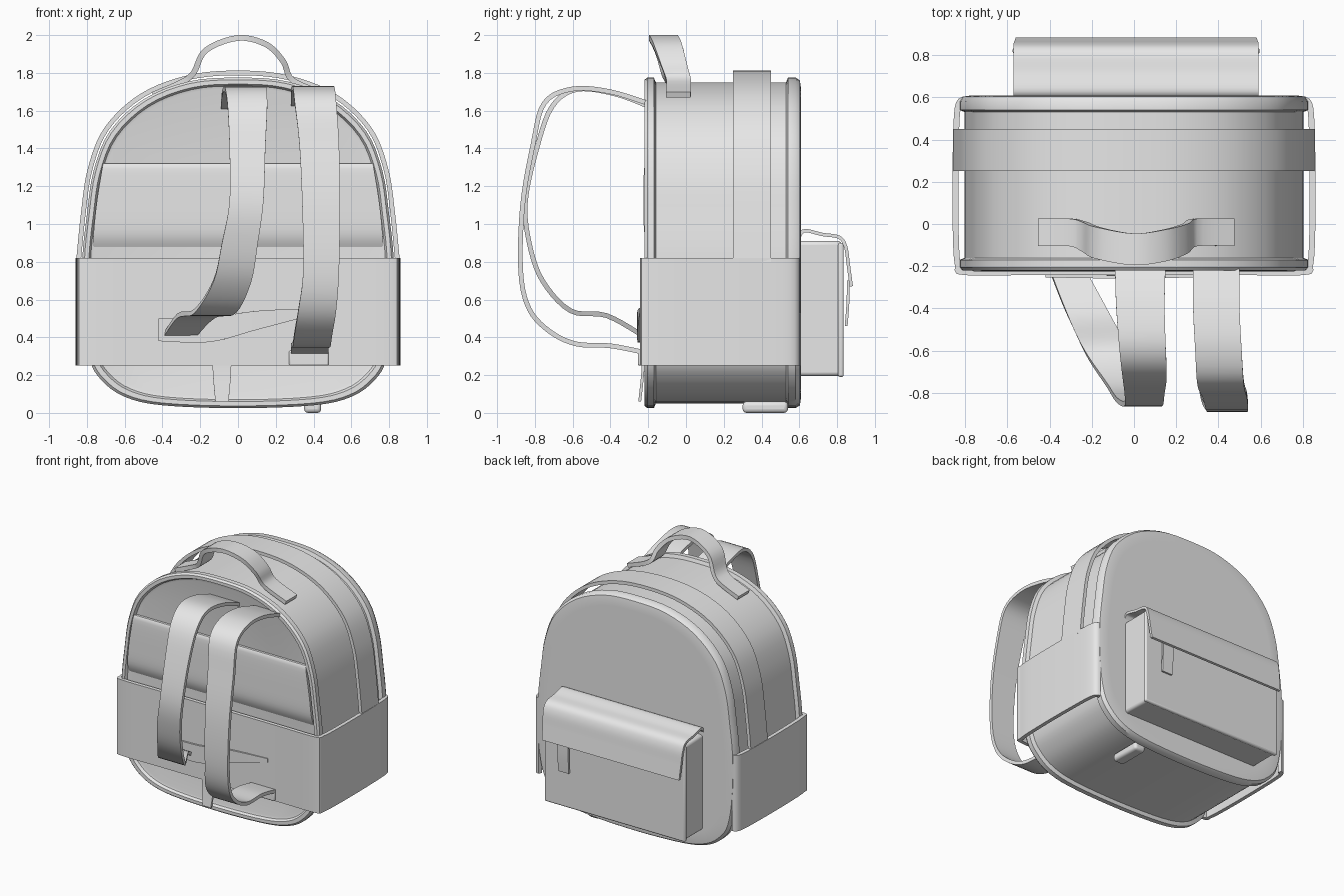
import bpy, bmesh, math
from mathutils import Vector

grey = bpy.data.materials.new("grey_cloth")
grey.diffuse_color = (0.8, 0.8, 0.8, 1)


def smooth_path(pts, steps=5, closed=False):
    """Catmull-Rom through tuples of any length."""
    n, out = len(pts), []
    for i in range(n if closed else n - 1):
        k = [i - 1, i, i + 1, i + 2]
        k = [j % n if closed else min(max(j, 0), n - 1) for j in k]
        for s in range(steps):
            t = s / steps
            out.append(tuple(0.5 * (2 * b + (c - a) * t + (2 * a - 5 * b + 4 * c - d) * t * t
                                    + (3 * b - a - 3 * c + d) * t ** 3)
                             for a, b, c, d in zip(*(pts[j] for j in k))))
    if not closed:
        out.append(pts[-1])
    return out


def loft(name, rings, angle=35):
    """Skin matching closed rings and cap both ends."""
    bm = bmesh.new()
    vs = [[bm.verts.new(p) for p in r] for r in rings]
    n = len(rings[0])
    for a, b in zip(vs, vs[1:]):
        for i in range(n):
            bm.faces.new((a[i], a[(i + 1) % n], b[(i + 1) % n], b[i]))
    bm.faces.new(vs[0][::-1])
    bm.faces.new(vs[-1])
    bmesh.ops.recalc_face_normals(bm, faces=bm.faces)
    me = bpy.data.meshes.new(name)
    bm.to_mesh(me)
    bm.free()
    me.materials.append(grey)
    me.polygons.foreach_set("use_smooth", [True] * len(me.polygons))
    me.set_sharp_from_angle(angle=math.radians(angle))
    ob = bpy.data.objects.new(name, me)
    bpy.context.collection.objects.link(ob)
    return ob


def ribbon(name, pts, across, thick, steps=5):
    """Flat webbing along (x, y, z, width) points."""
    pts = smooth_path(pts, steps) if steps > 1 else pts
    across = Vector(across)
    rings = []
    for i, p in enumerate(pts):
        t = Vector(pts[min(i + 1, len(pts) - 1)][:3]) - Vector(pts[max(i - 1, 0)][:3])
        nrm = t.cross(across).normalized() * thick / 2
        c, w = Vector(p[:3]), across * p[3] / 2
        rings.append([c - w - nrm, c + w - nrm, c + w + nrm, c - w + nrm])
    return loft(name, rings)


def box(name, lo, hi, bevel):
    (x0, y0, z0), (x1, y1, z1) = lo, hi
    ob = loft(name, [[(x0, y0, z), (x1, y0, z), (x1, y1, z), (x0, y1, z)] for z in (z0, z1)])
    m = ob.modifiers.new("soft_edges", 'BEVEL')
    m.width, m.segments = bevel, 3
    return ob


# Body outline: right half, bottom to top, then mirrored
half = [(0.4, 0.04), (0.6, 0.085), (0.72, 0.17), (0.785, 0.28), (0.82, 0.5), (0.825, 0.8),
        (0.80, 1.05), (0.765, 1.28), (0.68, 1.49), (0.5, 1.66), (0.26, 1.755)]
outline = smooth_path([(0, 0.025)] + half + [(0, 1.775)] + [(-x, z) for x, z in half[::-1]],
                      4, True)


def inset(p, d):
    return p[0] * (1 - d / 0.83), 0.9 + (p[1] - 0.9) * (1 - d / 0.88)


def body_ring(y, d):
    return [(x, y, z) for x, z in (inset(p, d) for p in outline)]


# Main bag with raised piping on both rims
loft("body", [body_ring(y, d) for y, d in (
    (-0.195, 0.06), (-0.2, 0.045), (-0.22, 0.035), (-0.22, 0.012), (-0.205, 0.0), (-0.17, 0.0),
    (-0.16, 0.025), (0.53, 0.025), (0.54, 0.0), (0.58, 0.0), (0.603, 0.015), (0.608, 0.05),
    (0.608, 0.09))])

# Padded panel that rests against the wearer
ribbon("back_pad", [(0, -0.195, 1.31, 1.42), (0, -0.212, 1.29, 1.44), (0, -0.215, 1.1, 1.5),
                    (0, -0.21, 0.95, 1.53), (0, -0.18, 0.87, 1.54)], (1, 0, 0), 0.02)

# Zip band arching over the bag
arch = [inset(p, -0.02) for p in half[5:]]
arch = [(x, z) for x, z in arch] + [(0, 1.8)] + [(-x, z) for x, z in arch[::-1]]
ribbon("zip_band", [(x, 0.35, z, 0.2) for x, z in arch], (0, 1, 0), 0.025)

# Wide lower band around the sides and wearer's side
side = [(0.8, 0.59), (0.835, 0.55), (0.845, 0.3), (0.845, 0.0), (0.835, -0.19), (0.8, -0.228),
        (0.5, -0.228)]
wrap = side + [(0, -0.228)] + [(-x, y) for x, y in side[::-1]]
ribbon("lower_band", [(x, y, 0.535, 0.57) for x, y in wrap], (0, 0, 1), 0.028)

# Folded cloth on the lower band
ribbon("band_fold", [(-0.42, -0.245, 0.44, 0.12), (-0.15, -0.25, 0.44, 0.13),
                     (0.1, -0.25, 0.49, 0.1), (0.42, -0.24, 0.54, 0.03)], (0, 0, 1), 0.015)

# Carry handle
ribbon("carry_handle", [(-0.45, -0.04, 1.685, 0.13), (-0.30, -0.04, 1.75, 0.13),
                        (-0.235, -0.06, 1.80, 0.14), (-0.17, -0.09, 1.92, 0.15),
                        (0, -0.12, 1.985, 0.15), (0.15, -0.1, 1.95, 0.15),
                        (0.24, -0.07, 1.86, 0.14), (0.29, -0.04, 1.76, 0.13),
                        (0.47, -0.04, 1.685, 0.13)], (0, 1, 0), 0.03)

# Shoulder straps
ribbon("shoulder_strap_left", [
    (0.03, -0.19, 1.62, 0.24), (0.03, -0.38, 1.69, 0.23), (0.04, -0.58, 1.712, 0.22),
    (0.05, -0.71, 1.62, 0.21), (0.05, -0.79, 1.4, 0.19), (0.045, -0.85, 1.12, 0.18),
    (0.01, -0.83, 0.9, 0.19), (-0.03, -0.76, 0.7, 0.2), (-0.12, -0.61, 0.54, 0.22),
    (-0.22, -0.42, 0.515, 0.2), (-0.31, -0.23, 0.41, 0.17)], (1, 0, 0), 0.025)
ribbon("shoulder_strap_right", [
    (0.39, -0.19, 1.635, 0.22), (0.39, -0.4, 1.7, 0.22), (0.40, -0.6, 1.715, 0.22),
    (0.41, -0.75, 1.64, 0.22), (0.43, -0.81, 1.42, 0.21), (0.44, -0.865, 1.1, 0.2),
    (0.44, -0.875, 0.75, 0.19), (0.42, -0.83, 0.55, 0.2), (0.4, -0.72, 0.43, 0.2),
    (0.39, -0.58, 0.365, 0.2), (0.38, -0.4, 0.355, 0.2), (0.38, -0.22, 0.32, 0.2)],
    (1, 0, 0), 0.025)
box("strap_anchor", (0.27, -0.255, 0.25), (0.48, -0.22, 0.33), 0.01)

# Loose tab under the lower band
ribbon("lower_tab", [(-0.085, -0.225, 0.3, 0.1), (-0.085, -0.23, 0.2, 0.095),
                     (-0.085, -0.245, 0.06, 0.07)], (1, 0, 0), 0.015)

# Outer pocket with its piping, flap and pull tab
box("pocket", (-0.565, 0.59, 0.195), (0.585, 0.825, 0.91), 0.02)
box("pocket_face", (-0.575, 0.805, 0.19), (0.595, 0.835, 0.9), 0.012)
ribbon("pocket_flap", [(0.01, 0.60, 0.935, 1.16), (0.01, 0.63, 0.965, 1.16),
                       (0.01, 0.72, 0.945, 1.16), (0.01, 0.81, 0.93, 1.16),
                       (0.01, 0.845, 0.88, 1.16), (0.01, 0.86, 0.78, 1.15),
                       (0.01, 0.875, 0.67, 1.14)], (1, 0, 0), 0.018)
ribbon("pocket_pull_tab", [(0.42, 0.86, 0.7, 0.09), (0.42, 0.857, 0.58, 0.09),
                           (0.42, 0.848, 0.46, 0.085)], (1, 0, 0), 0.015)

# Small foot under the base
box("base_foot", (0.35, 0.3, 0.0), (0.44, 0.54, 0.06), 0.02)
